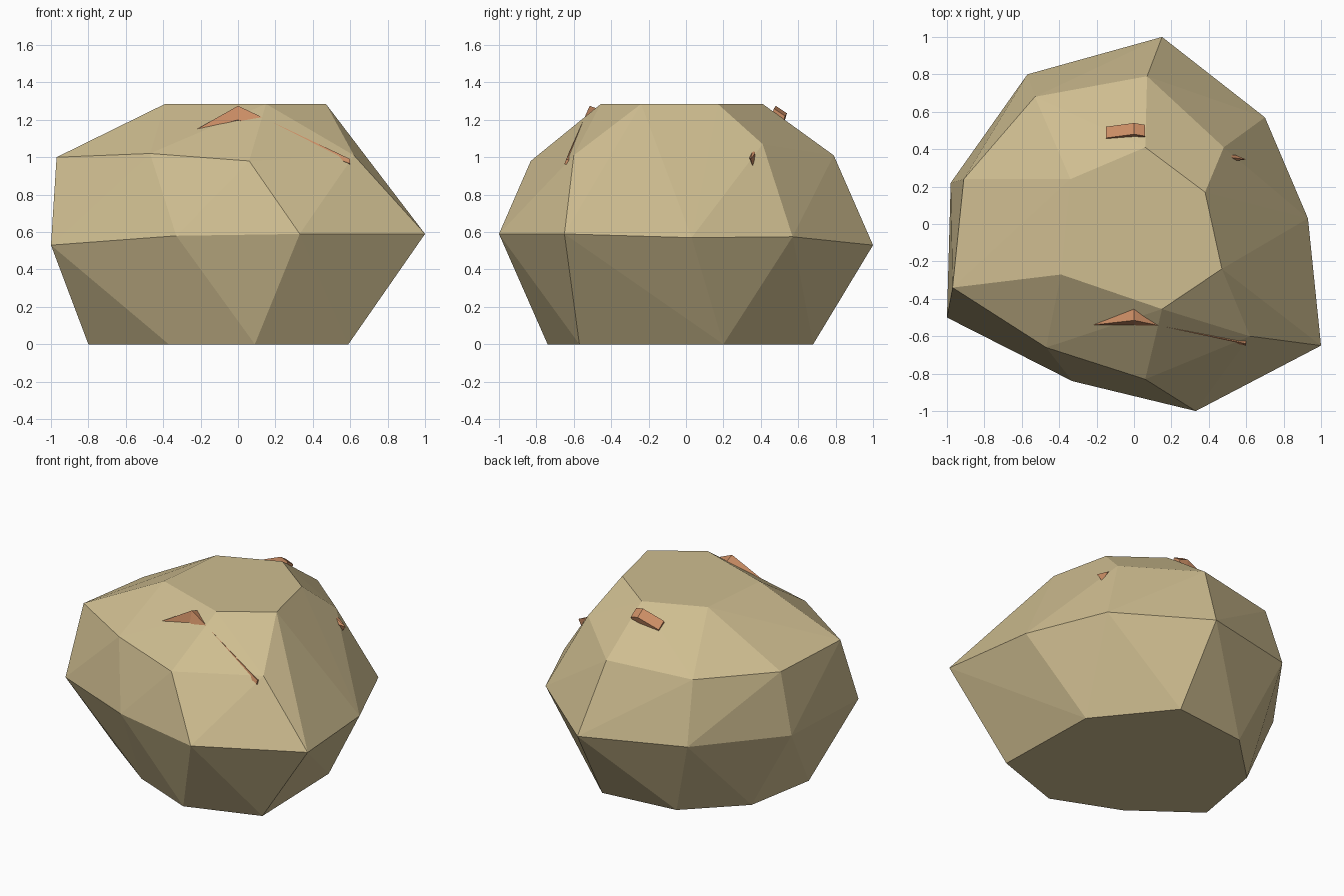
import bpy, bmesh
from mathutils import Vector

if "Cube" in bpy.data.objects:
    bpy.data.objects.remove(bpy.data.objects["Cube"])


def material(name, rgb):
    m = bpy.data.materials.new(name)
    m.diffuse_color = (*rgb, 1)
    m.use_nodes = True
    m.node_tree.nodes["Principled BSDF"].inputs["Base Color"].default_value = m.diffuse_color
    return m


sandstone = material("sandstone", (0.62, 0.51, 0.28))
rust = material("rust_orange", (0.60, 0.27, 0.13))


def finish(name, bm, mat):
    bmesh.ops.recalc_face_normals(bm, faces=bm.faces)
    me = bpy.data.meshes.new(name)
    bm.to_mesh(me)
    bm.free()
    me.materials.append(mat)
    ob = bpy.data.objects.new(name, me)
    bpy.context.collection.objects.link(ob)
    return ob


def hull(name, points, mat):
    """Faceted convex solid wrapped round a few corner points."""
    bm = bmesh.new()
    for p in points:
        bm.verts.new(p)
    res = bmesh.ops.convex_hull(bm, input=bm.verts)
    loose = [v for v in bm.verts if not v.link_faces]
    bmesh.ops.delete(bm, geom=loose, context='VERTS')
    return finish(name, bm, mat)


def chip(name, upper, lower, inward, mat):
    """Bent slab: upper and lower edges, pushed into the rock."""
    bm = bmesh.new()
    inward = Vector(inward)
    rows = [[bm.verts.new(Vector(p) + o) for p in edge]
            for edge, o in ((upper, Vector()), (lower, Vector()),
                            (lower, inward), (upper, inward))]
    for a, b in zip(rows, rows[1:] + rows[:1]):
        for i in range(len(a) - 1):
            bm.faces.new((a[i], a[i + 1], b[i + 1], b[i]))
    bm.faces.new([r[0] for r in rows])
    bm.faces.new([r[-1] for r in reversed(rows)])
    return finish(name, bm, mat)


# Boulder: four irregular rings of corners
base = [(0.59, -0.57), (0.57, 0.2), (0.18, 0.68), (-0.36, 0.62),
        (-0.71, 0.28), (-0.8, -0.23), (-0.37, -0.55), (0.09, -0.74)]
girth = [(-1, -0.5, 0.53), (-0.33, -0.84, 0.58), (0.33, -1, 0.59),
         (1, -0.65, 0.59), (0.93, 0.03, 0.57), (0.7, 0.57, 0.575),
         (0.15, 1, 0.53), (-0.57, 0.8, 0.57), (-0.98, 0.22, 0.54)]
shoulder = [(-0.97, -0.34, 1.0), (-0.47, -0.66, 1.02), (0.06, -0.83, 0.98),
            (0.62, -0.6, 1.01), (0.48, 0.41, 1.07), (0.07, 0.79, 1.01),
            (-0.53, 0.68, 0.99), (-0.91, 0.24, 0.98)]
crown = [(-0.39, -0.27), (0.15, -0.455), (0.47, -0.24),
         (0.38, 0.17), (0.06, 0.41), (-0.34, 0.24)]
hull("boulder", [(x, y, 0) for x, y in base] + girth + shoulder
     + [(x, y, 1.285) for x, y in crown], sandstone)

# Front chip: long bent sliver
chip("front_chip",
     [(-0.22, -0.54, 1.15), (0, -0.515, 1.275), (0.6, -0.64, 0.99)],
     [(-0.21, -0.535, 1.14), (0, -0.54, 1.2), (0.6, -0.65, 0.965)],
     (0, 0.08, -0.03), rust)

# Back chip: small bent slab
chip("back_chip",
     [(-0.15, 0.52, 1.18), (0, 0.54, 1.235), (0.06, 0.53, 1.22)],
     [(-0.15, 0.5, 1.12), (0, 0.52, 1.17), (0.06, 0.51, 1.16)],
     (0, -0.06, 0.04), rust)

# Side chip: small pointed flake
hull("side_chip", [(0.48, 0.36, 1.05), (0.52, 0.335, 1.0), (0.54, 0.37, 1.02),
                   (0.6, 0.345, 0.99), (0.56, 0.36, 0.94), (0.5, 0.36, 0.96)], rust)
